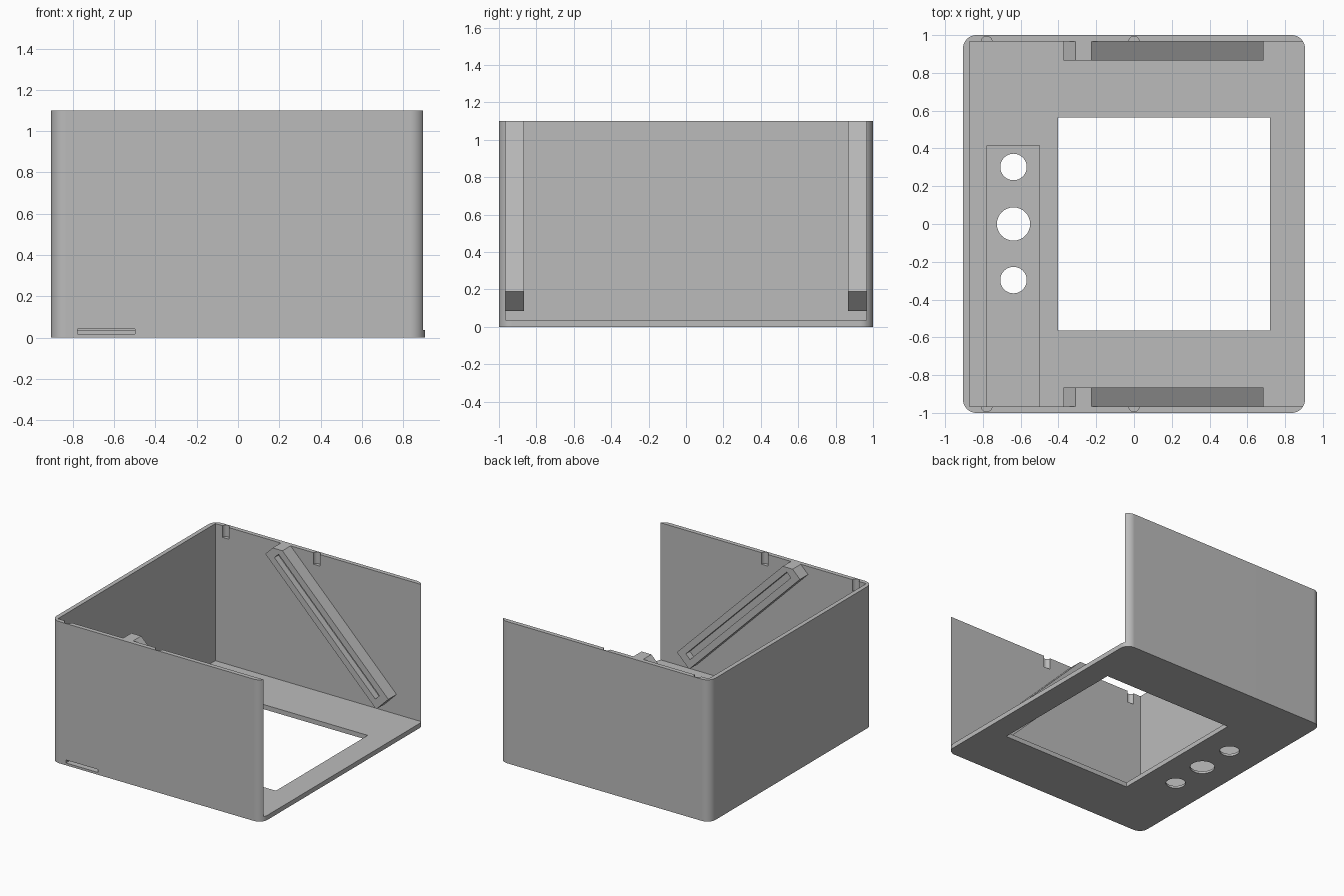
import bpy, bmesh
from math import radians, cos, sin, pi
from mathutils import Vector, Matrix

cube = bpy.data.objects.get("Cube")
if cube:
    bpy.data.objects.remove(cube, do_unlink=True)

grey = bpy.data.materials.new("plain grey")
grey.use_nodes = True
GREY = (0.5, 0.5, 0.5, 1)
grey.diffuse_color = GREY
grey.node_tree.nodes["Principled BSDF"].inputs["Base Color"].default_value = GREY

HX, HY, H = 0.905, 1.0, 1.1      # outer half sizes and height
WALL, FLOOR, R = 0.034, 0.036, 0.07
INNER = HY - WALL


def prism(name, points, offset):
    """Extrude a closed outline of 3D points along an offset."""
    bm = bmesh.new()
    face = bm.faces.new([bm.verts.new(p) for p in points])
    out = bmesh.ops.extrude_face_region(bm, geom=[face])
    moved = [v for v in out["geom"] if isinstance(v, bmesh.types.BMVert)]
    bmesh.ops.translate(bm, verts=moved, vec=offset)
    bmesh.ops.recalc_face_normals(bm, faces=bm.faces)
    mesh = bpy.data.meshes.new(name)
    bm.to_mesh(mesh)
    bm.free()
    mesh.materials.append(grey)
    ob = bpy.data.objects.new(name, mesh)
    bpy.context.collection.objects.link(ob)
    return ob


def box(name, x0, x1, y0, y1, z0, z1):
    pts = [(x0, y0, z0), (x1, y0, z0), (x1, y1, z0), (x0, y1, z0)]
    return prism(name, pts, (0, 0, z1 - z0))


def cylinder(name, x, y, r, z0, z1, n=48):
    pts = [(x + r * cos(2 * pi * i / n), y + r * sin(2 * pi * i / n), z0) for i in range(n)]
    return prism(name, pts, (0, 0, z1 - z0))


def activate(ob):
    bpy.ops.object.select_all(action='DESELECT')
    ob.select_set(True)
    bpy.context.view_layer.objects.active = ob


def cut(ob, cutter):
    cutter.hide_render = True
    mod = ob.modifiers.new("cut", 'BOOLEAN')
    mod.operation, mod.solver, mod.object = 'DIFFERENCE', 'EXACT', cutter
    activate(ob)
    bpy.ops.object.modifier_apply(modifier=mod.name)
    bpy.data.objects.remove(cutter, do_unlink=True)


# Rounded block for the case
outline = []
for k, (sx, sy) in enumerate([(1, 1), (-1, 1), (-1, -1), (1, -1)]):
    for i in range(13):
        a = radians(90 * k + 7.5 * i)
        outline.append((sx * (HX - R) + R * cos(a), sy * (HY - R) + R * sin(a), 0))
case = prism("case", outline, (0, 0, H))

# Hollow, open at the top and the +x side, then the floor window
cut(case, box("hollow_cutter", -HX + WALL, 1.2, -INNER, INNER, FLOOR, 1.3))
cut(case, box("window_cutter", -0.402, 0.72, -0.563, 0.563, -0.1, 0.2))

# Floor recess that runs out through the front wall
cut(case, box("recess_cutter", -0.777, -0.5, -1.2, 0.415, 0.018, 0.041))

# Three round control holes
for y, r in ((0.302, 0.07), (0, 0.088), (-0.297, 0.07)):
    cut(case, cylinder("hole_cutter", -0.638, y, r, -0.1, 0.2))

# Small half-round notches in the wall rims
for x in (-0.78, 0):
    for side in (-1, 1):
        cut(case, cylinder("notch_cutter", x, side * INNER, 0.028, H - 0.09, 1.2, 24))

activate(case)
bpy.ops.object.shade_smooth_by_angle(angle=radians(30))
case.modifiers.new("even_shading", 'WEIGHTED_NORMAL').keep_sharp = True

# Sloping slotted rails on the two side walls
RAIL = 0.1
profile = [(0.685, 0.19), (0.58, 0.085), (-0.372, 1.037), (-0.309, H), (-0.225, H)]
along, across = Vector((-1, 0, 1)).normalized(), Vector((1, 0, 1)).normalized()
start = Vector((0.6325, 0, 0.1375))
for side, name in ((1, "back_rail"), (-1, "front_rail")):
    rail = prism(name, [(x, side * INNER, z) for x, z in profile], (0, -side * RAIL, 0))
    corners = [start + along * t + across * w
               for t, w in ((0.06, -0.025), (0.06, 0.025), (1.285, 0.025), (1.285, -0.025))]
    y = side * (INNER - RAIL / 2)
    cut(rail, prism("slot_cutter", [(p.x, y, p.z) for p in corners], (0, -side * RAIL, 0)))
